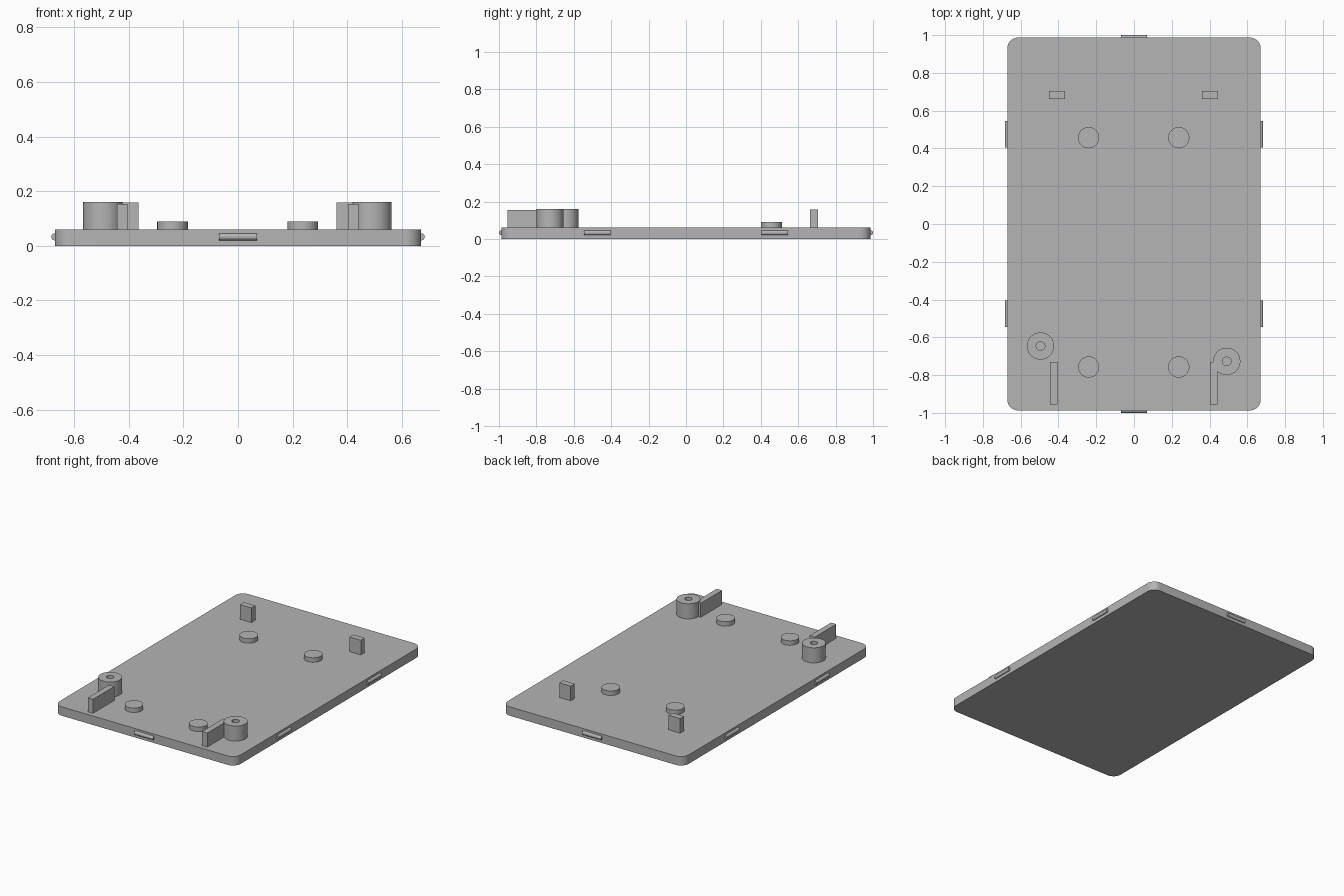
import bpy, bmesh, math
from mathutils import Matrix

if "Cube" in bpy.data.objects:
    bpy.data.objects.remove(bpy.data.objects["Cube"])

grey = bpy.data.materials.new("light grey plastic")
grey.diffuse_color = (0.46, 0.46, 0.46, 1)
grey.use_nodes = True
grey.node_tree.nodes["Principled BSDF"].inputs["Base Color"].default_value = grey.diffuse_color

HX, HY, T = 0.671, 0.987, 0.06   # plate half sizes and thickness
SINK = 0.002                     # small overlap into the plate


def finish(name, bm, smooth=True):
    bmesh.ops.recalc_face_normals(bm, faces=bm.faces)
    mesh = bpy.data.meshes.new(name)
    bm.to_mesh(mesh)
    bm.free()
    mesh.materials.append(grey)
    ob = bpy.data.objects.new(name, mesh)
    bpy.context.collection.objects.link(ob)
    if smooth:
        bpy.ops.object.select_all(action='DESELECT')
        ob.select_set(True)
        bpy.context.view_layer.objects.active = ob
        bpy.ops.object.shade_smooth_by_angle(angle=math.radians(30))
    return ob


def box(name, x0, x1, y0, y1, z1):
    bm = bmesh.new()
    z0 = T - SINK
    m = Matrix.Translation(((x0 + x1) / 2, (y0 + y1) / 2, (z0 + z1) / 2))
    m = m @ Matrix.Diagonal((x1 - x0, y1 - y0, z1 - z0, 1))
    bmesh.ops.create_cube(bm, size=1, matrix=m)
    return finish(name, bm, False)


def rod(name, r, length, matrix, segments=48):
    bm = bmesh.new()
    bmesh.ops.create_cone(bm, cap_ends=True, segments=segments, radius1=r,
                          radius2=r, depth=length, matrix=matrix)
    return finish(name, bm)


def boss(name, x, y, r, hole, z1):
    # tube with a blind screw hole, spun from a stepped profile
    bm = bmesh.new()
    n = 48
    z0 = T - SINK
    profile = [(r, z0), (r, z1), (hole, z1), (hole, T + 0.001)]
    rings = [[bm.verts.new((x + pr * math.cos(2 * math.pi * i / n),
                            y + pr * math.sin(2 * math.pi * i / n), pz))
              for i in range(n)] for pr, pz in profile]
    for a, b in zip(rings, rings[1:]):
        for i in range(n):
            j = (i + 1) % n
            bm.faces.new((a[i], a[j], b[j], b[i]))
    bm.faces.new(rings[-1])
    bm.faces.new(rings[0][::-1])
    return finish(name, bm)


# base plate with rounded vertical corners
bm = bmesh.new()
bmesh.ops.create_cube(bm, size=1, matrix=Matrix.Translation((0, 0, T / 2))
                      @ Matrix.Diagonal((2 * HX, 2 * HY, T, 1)))
upright = [e for e in bm.edges
           if abs(e.verts[0].co.z - e.verts[1].co.z) > T / 2]
bmesh.ops.bevel(bm, geom=upright, offset=0.058, segments=10,
                profile=0.5, affect='EDGES')
finish("cover_plate", bm)

# rounded snap ridges along the rim
for s, side in ((-1, "a"), (1, "b")):
    rod("end_snap_" + side, 0.013, 0.14, Matrix.Translation((0, s * HY, 0.033))
        @ Matrix.Rotation(math.pi / 2, 4, 'Y'), 24)
    for y in (-0.475, 0.475):
        rod("side_snap_" + side, 0.013, 0.14,
            Matrix.Translation((s * HX, y, 0.033))
            @ Matrix.Rotation(math.pi / 2, 4, 'X'), 24)

# low round pads
for x in (-0.24, 0.237):
    for y in (0.457, -0.757):
        rod("round_pad", 0.056, 0.03 + SINK,
            Matrix.Translation((x, y, T + (0.03 - SINK) / 2)))

# screw bosses
boss("screw_boss_left", -0.495, -0.646, 0.072, 0.023, 0.161)
boss("screw_boss_right", 0.491, -0.727, 0.072, 0.023, 0.161)

# long ribs near the front
box("front_rib_left", -0.444, -0.405, -0.955, -0.73, 0.154)
box("front_rib_right", 0.402, 0.441, -0.955, -0.73, 0.154)

# short tabs near the back
box("back_tab_left", -0.45, -0.365, 0.663, 0.705, 0.158)
box("back_tab_right", 0.36, 0.445, 0.663, 0.705, 0.158)
